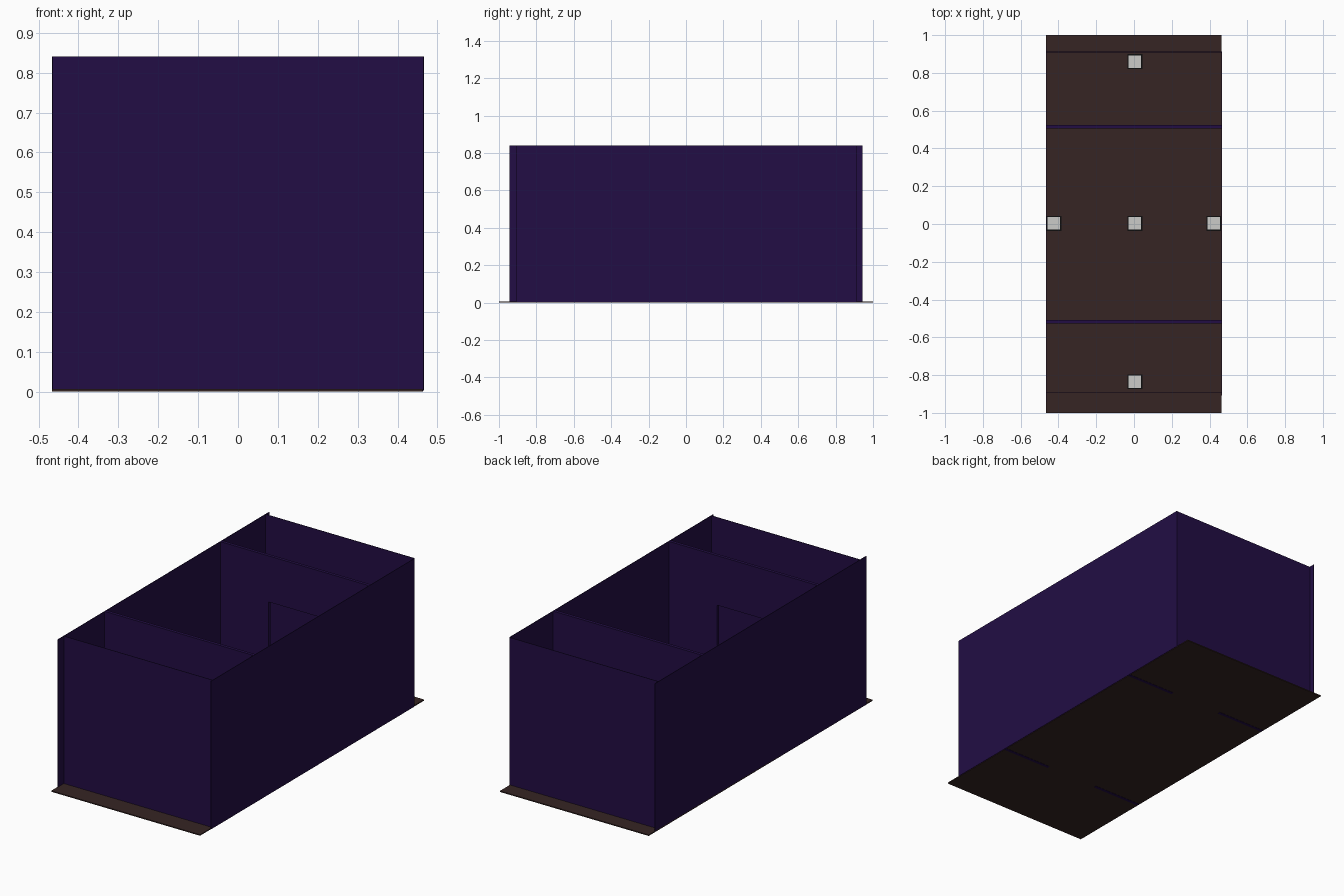
import bpy

if "Cube" in bpy.data.objects:
    bpy.data.objects.remove(bpy.data.objects["Cube"])


def material(name, rgb):
    m = bpy.data.materials.new(name)
    m.diffuse_color = (*rgb, 1)
    m.use_nodes = True
    m.node_tree.nodes["Principled BSDF"].inputs["Base Color"].default_value = m.diffuse_color
    return m


PURPLE = material("deep purple", (0.016, 0.004, 0.058))
BROWN = material("dark brown", (0.037, 0.018, 0.017))
GREY = material("light grey", (0.60, 0.60, 0.58))
BLACK = material("black trim", (0.004, 0.004, 0.004))


def box(name, x, y, z, mat):
    """Box spanning the (low, high) range on each axis."""
    verts = [(a, b, c) for a in x for b in y for c in z]
    faces = [(0, 1, 3, 2), (4, 6, 7, 5), (0, 4, 5, 1),
             (2, 3, 7, 6), (0, 2, 6, 4), (1, 5, 7, 3)]
    me = bpy.data.meshes.new(name)
    me.from_pydata(verts, [], faces)
    me.materials.append(mat)
    ob = bpy.data.objects.new(name, me)
    bpy.context.collection.objects.link(ob)
    return ob


def partition(name, y, door_half, door_top):
    """Cross wall with a doorway, extruded from one outline."""
    w, d, h = 0.464, door_half, TOP
    outline = [(-w, 0), (-d, 0), (-d, door_top), (d, door_top),
               (d, 0), (w, 0), (w, h), (-w, h)]
    n = len(outline)
    verts = [(px, y + s * 0.009, pz) for s in (-1, 1) for px, pz in outline]
    faces = [tuple(range(n)), tuple(range(2 * n - 1, n - 1, -1))]
    faces += [(i, i + n, (i + 1) % n + n, (i + 1) % n) for i in range(n)]
    me = bpy.data.meshes.new(name)
    me.from_pydata(verts, [], faces)
    me.materials.append(PURPLE)
    ob = bpy.data.objects.new(name, me)
    bpy.context.collection.objects.link(ob)


TOP = 0.84

# Floor slab
box("floor", (-0.467, 0.463), (-1, 1), (0.001, 0.007), BROWN)

# Thin outer walls
box("left_wall", (-0.467, -0.464), (-0.943, 0.943), (0.003, TOP), PURPLE)
box("right_wall", (0.464, 0.467), (-0.907, 0.91), (0.003, TOP), PURPLE)
box("front_wall", (-0.466, 0.466), (-0.892, -0.889), (0.003, TOP), PURPLE)
box("back_wall", (-0.466, 0.466), (0.909, 0.912), (0.003, TOP), PURPLE)

# Inner partitions with doorways
partition("front_partition", -0.518, 0.162, 0.56)
partition("back_partition", 0.514, 0.162, 0.58)

# Small square floor plates with dark rims
plates = {"front": (0.005, -0.835), "back": (0.005, 0.86), "left": (-0.424, 0.003),
          "right": (0.422, 0.003), "centre": (0.005, 0.003)}
for side, (cx, cy) in plates.items():
    for part, r, z, mat in (("rim", 0.039, 0.011, BLACK), ("plate", 0.033, 0.014, GREY)):
        box(f"{side}_{part}", (cx - r, cx + r), (cy - r, cy + r), (0.007, z), mat)
